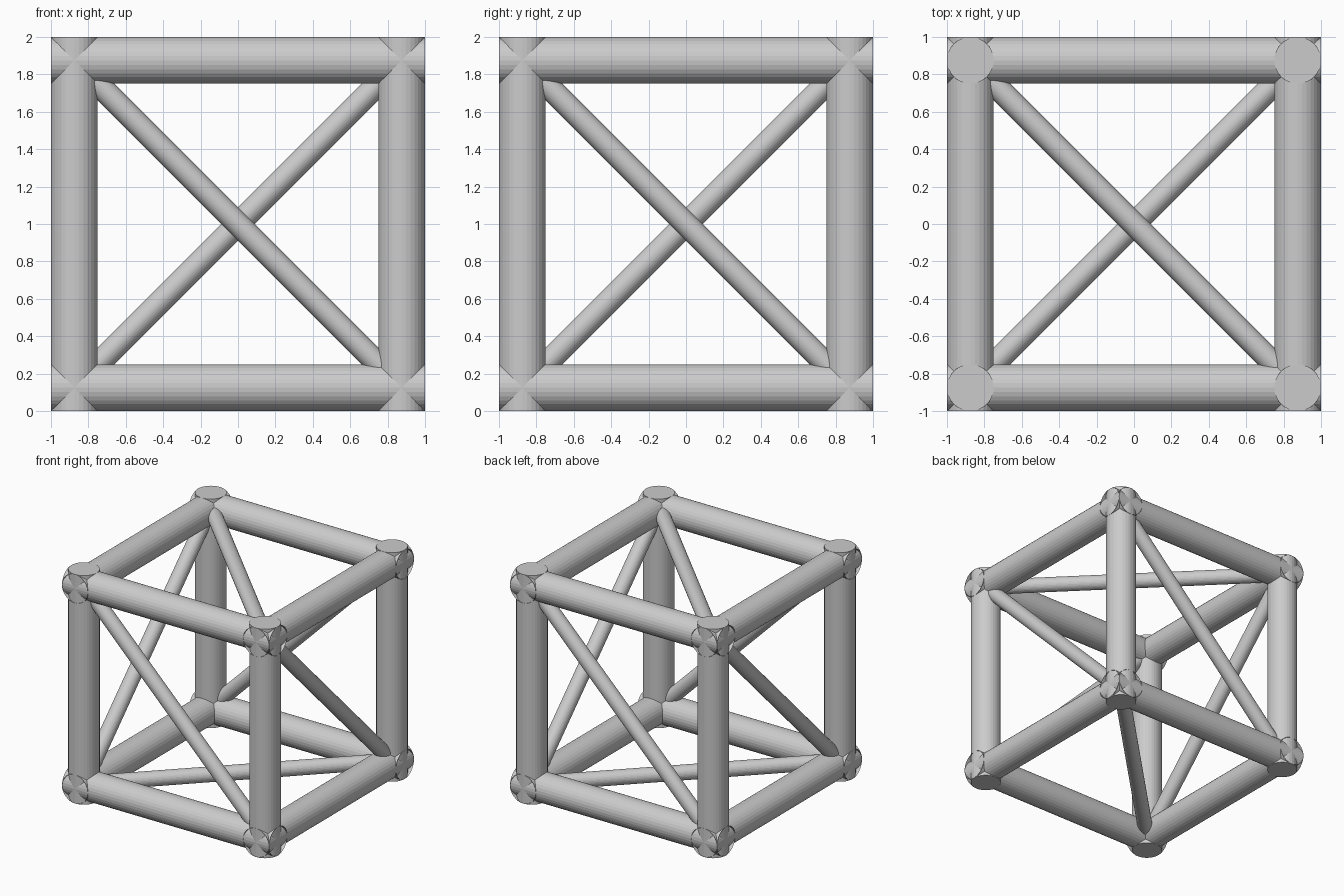
import bpy
from mathutils import Vector

if "Cube" in bpy.data.objects:
    bpy.data.objects.remove(bpy.data.objects["Cube"])

C = 0.875        # beam axis offset from the cube centre
R_BEAM = 0.125
R_BRACE = 0.0625
MID = Vector((0, 0, 1))


def rod(name, a, b, radius, cap):
    """Faceted cylinder between two points, given relative to the cube centre."""
    a, b = Vector(a) + MID, Vector(b) + MID
    d = b - a
    bpy.ops.mesh.primitive_cylinder_add(
        vertices=32, radius=radius, depth=d.length,
        end_fill_type=cap, location=(a + b) / 2,
        rotation=d.to_track_quat('Z', 'Y').to_euler())
    bpy.context.object.name = name


# Frame: open-ended horizontal tubes and capped posts
for i in (-C, C):
    for j in (-C, C):
        rod("beam_x", (-1, i, j), (1, i, j), R_BEAM, 'NOTHING')
        rod("beam_y", (i, -1, j), (i, 1, j), R_BEAM, 'NOTHING')
        rod("post", (i, j, -1), (i, j, 1), R_BEAM, 'NGON')

# One diagonal brace per face, crossing the brace on the opposite face
for s in (-1, 1):
    k = s * C
    rod("brace_front_back", (-C, k, -k), (C, k, k), R_BRACE, 'NGON')
    rod("brace_side", (k, -C, k), (k, C, -k), R_BRACE, 'NGON')
    rod("brace_top_bottom", (-C, k, k), (C, -k, k), R_BRACE, 'NGON')
